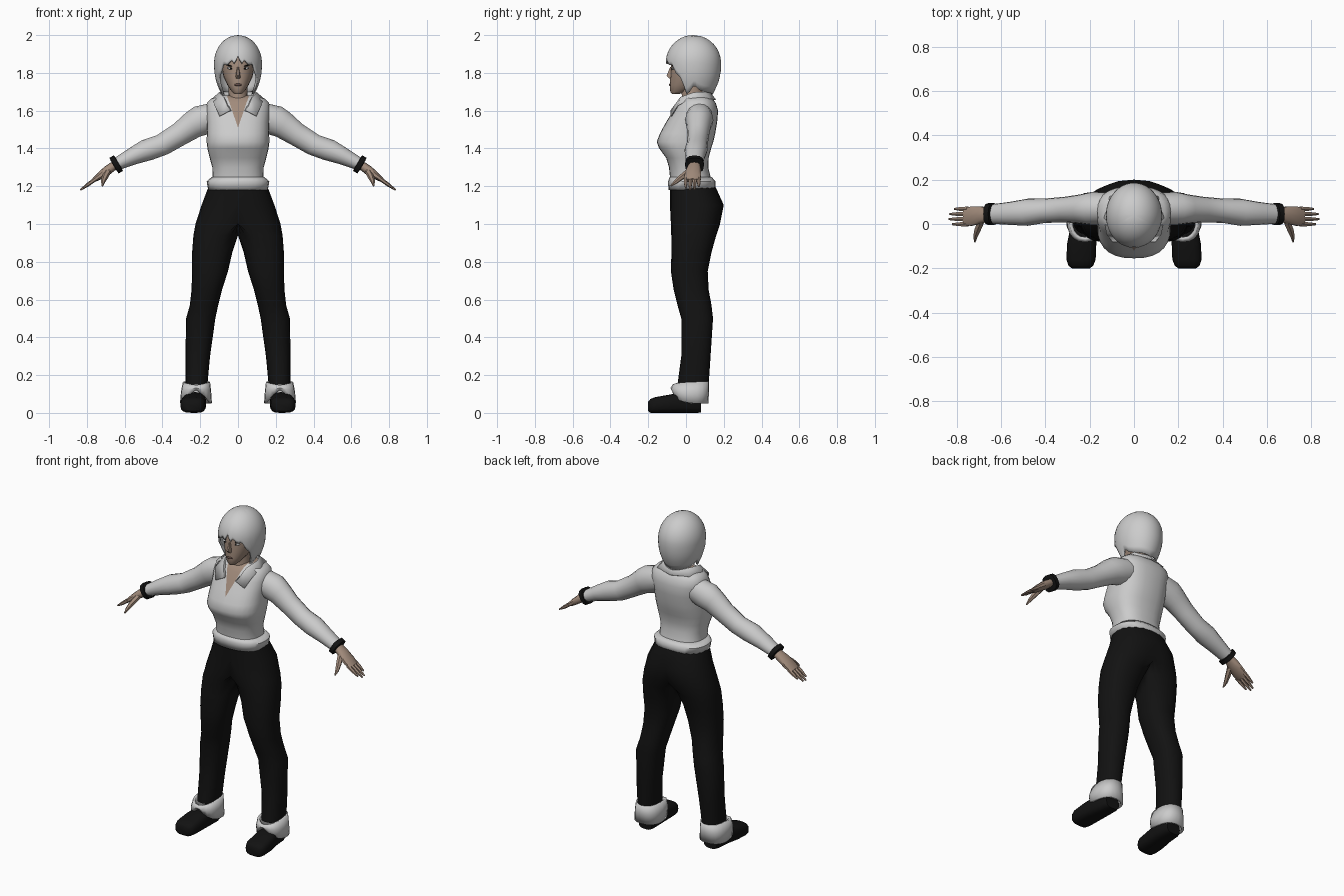
import bpy, bmesh
from math import sin, cos, pi, radians, degrees
from mathutils import Vector

if "Cube" in bpy.data.objects:
    bpy.data.objects.remove(bpy.data.objects["Cube"])


def material(name, rgb):
    m = bpy.data.materials.new(name)
    m.diffuse_color = (*rgb, 1)
    m.use_nodes = True
    m.node_tree.nodes["Principled BSDF"].inputs["Base Color"].default_value = m.diffuse_color
    return m


WHITE = material("white", (.8, .8, .8))
BLACK = material("black", (.006, .006, .006))
SKIN = material("skin", (.36, .26, .20))
LIP = material("lip", (.12, .07, .06))


def finish(bm, name, mat, mirror=False, thick=0, subsurf=0):
    bmesh.ops.recalc_face_normals(bm, faces=bm.faces)
    me = bpy.data.meshes.new(name)
    bm.to_mesh(me)
    bm.free()
    ob = bpy.data.objects.new(name, me)
    bpy.context.collection.objects.link(ob)
    me.materials.append(mat)
    if mirror:
        ob.modifiers.new("mirror", 'MIRROR').merge_threshold = .002
    if thick:
        s = ob.modifiers.new("thickness", 'SOLIDIFY')
        s.thickness, s.offset = thick, -1
    if subsurf:
        s = ob.modifiers.new("smooth", 'SUBSURF')
        s.levels = s.render_levels = subsurf
    bpy.ops.object.select_all(action='DESELECT')
    ob.select_set(True)
    bpy.context.view_layer.objects.active = ob
    bpy.ops.object.shade_smooth_by_angle(angle=radians(45))
    return ob


def loft(rings, axis=(0, 0, 1), n=16, p=2.0, caps=True):
    """Skin superellipse rings (centre, half width, half depth) square to an axis."""
    axis = Vector(axis).normalized()
    u = Vector((0, 1, 0)).cross(axis)
    u = u.normalized() if u.length > 1e-4 else Vector((1, 0, 0))
    v = axis.cross(u)
    power = lambda t: (1 if t > 0 else -1) * abs(t) ** (2 / p)
    bm = bmesh.new()
    rows = []
    for c, a, b in rings:
        rows.append([bm.verts.new(Vector(c) + u * a * power(cos(2 * pi * i / n))
                                  + v * b * power(sin(2 * pi * i / n))) for i in range(n)])
    skin_rows(bm, rows, True)
    if caps:
        bm.faces.new(rows[0])
        bm.faces.new(rows[-1])
    return bm


def skin_rows(bm, rows, closed):
    n = len(rows[0])
    for r, s in zip(rows, rows[1:]):
        for i in range(n if closed else n - 1):
            j = (i + 1) % n
            bm.faces.new((r[i], r[j], s[j], s[i]))


def upright(rows):
    """Rows of z, left x, right x, front y, back y."""
    return [(((l + r) / 2, (f + b) / 2, z), (r - l) / 2, (b - f) / 2) for z, l, r, f, b in rows]


def central(rows):
    return upright([(z, -w, w, f, b) for z, w, f, b in rows])


def interp(table, x):
    for (x0, y0), (x1, y1) in zip(table, table[1:]):
        if x <= x1:
            return y0 + (y1 - y0) * (x - x0) / (x1 - x0)
    return table[-1][1]


def blob(name, loc, size, mat, tilt=0, mirror=False):
    bm = bmesh.new()
    bmesh.ops.create_uvsphere(bm, u_segments=10, v_segments=6, radius=1)
    for v in bm.verts:
        x, y, z = v.co.x * size[0], v.co.y * size[1], v.co.z * size[2]
        v.co = Vector(loc) + Vector((x * cos(tilt) - z * sin(tilt), y, x * sin(tilt) + z * cos(tilt)))
    finish(bm, name, mat, mirror)


# Trousers: half-body loft, clamped at the centre line and mirrored
bm = loft(upright([(1.20, -.155, .155, -.085, .155), (1.10, -.193, .193, -.085, .20),
                   (1.0, -.11, .225, -.08, .18), (.94, -.008, .236, -.078, .16),
                   (.85, .03, .243, -.077, .135), (.75, .053, .243, -.08, .115),
                   (.65, .085, .246, -.065, .12), (.57, .105, .255, -.045, .135),
                   (.50, .12, .275, -.025, .143), (.30, .148, .278, -.025, .13),
                   (.15, .162, .277, -.045, .12)]), p=2.3, n=20, caps=False)
for v in bm.verts:
    v.co.x = max(v.co.x, 0)
bmesh.ops.delete(bm, geom=[f for f in bm.faces if all(v.co.x < 1e-4 for v in f.verts)], context='FACES')
finish(bm, "trousers", BLACK, True)

# Shirt body, with the open neckline cut in as skin
bm = loft(central([(1.21, .14, -.08, .14), (1.25, .135, -.085, .13), (1.30, .136, -.09, .118), (1.35, .15, -.105, .12),
                   (1.40, .162, -.142, .133), (1.435, .166, -.155, .145), (1.48, .165, -.138, .155),
                   (1.54, .165, -.105, .165), (1.60, .17, -.068, .17), (1.64, .165, -.045, .158),
                   (1.665, .14, -.025, .14), (1.68, .08, .0, .115)]), n=28, p=2.5)
for side in (1, -1):
    front = [f for f in bm.faces if f.calc_center_median().y < .03 and f.calc_center_median().z > 1.45]
    geom = list({g for f in front for g in (*f.verts, *f.edges, f)})
    bmesh.ops.bisect_plane(bm, geom=geom, plane_co=(0, 0, 1.51), plane_no=(side * .16, 0, -.055))
for f in bm.faces:
    c = f.calc_center_median()
    if c.y < .03 and abs(c.x) < (c.z - 1.51) * .055 / .16 or c.z > 1.678:
        f.material_index = 1
shirt = finish(bm, "shirt_body", WHITE)
shirt.data.materials.append(SKIN)

# Shirt hem band
finish(loft(central([(1.18, .158, -.093, .157), (1.225, .166, -.095, .157), (1.25, .138, -.086, .135)]),
            n=24, p=2.4, caps=False), "shirt_hem", WHITE, thick=.01)

# Collar: rows of stand base, fold and outer edge, from back to front tip
collar = [((0, .115, 1.66), (0, .13, 1.695), (0, .158, 1.66)),
          ((.06, .10, 1.66), (.08, .10, 1.70), (.11, .125, 1.665)),
          ((.08, .03, 1.665), (.10, .04, 1.697), (.135, .03, 1.667)),
          ((.06, -.025, 1.65), (.075, -.03, 1.672), (.125, -.045, 1.63)),
          ((.035, -.075, 1.60), (.045, -.083, 1.60), (.098, -.08, 1.572))]
bm = bmesh.new()
skin_rows(bm, [[bm.verts.new(c) for c in row] for row in collar], False)
finish(bm, "collar", WHITE, True, thick=.006)

# Sleeves
ARM = (.86, 0, -.51)
finish(loft([((.11, .07, 1.575), .075, .07), ((.19, .07, 1.55), .082, .075), ((.24, .068, 1.525), .073, .066),
             ((.31, .065, 1.475), .062, .058), ((.40, .06, 1.42), .058, .055), ((.48, .053, 1.392), .059, .061),
             ((.56, .048, 1.357), .046, .052), ((.64, .045, 1.318), .034, .044)], ARM, 16),
       "sleeve", WHITE, True)

# Bracelets
finish(loft([((.632, .045, 1.323), .036, .04), ((.634, .045, 1.322), .048, .05),
             ((.656, .045, 1.309), .048, .05), ((.658, .045, 1.308), .03, .034)], ARM, 12, 2.6),
       "bracelet", BLACK, True)

# Hands: palm, four fingers and a thumb
HAND = (.8, 0, -.6)
finish(loft([((.65, .045, 1.313), .023, .03), ((.69, .04, 1.285), .025, .04), ((.735, .035, 1.252), .019, .045),
             ((.765, .034, 1.231), .011, .041)], HAND, 10, 2.4), "palm", SKIN, True)
for k, (y, tip) in enumerate([(.068, .81), (.045, .832), (.022, .835), (-.001, .82)]):
    a, d = Vector((.75, y, 1.241)), (tip - .75)
    finish(loft([(a, .011, .012), (a + Vector((d * .55, 0, -d * .4)), .010, .010),
                 (a + Vector((d, 0, -d * .72)), .004, .005)], HAND, 6), f"finger_{k + 1}", SKIN, True)
finish(loft([((.685, .025, 1.285), .018, .018), ((.705, -.025, 1.247), .016, .015), ((.715, -.055, 1.222), .011, .011),
             ((.718, -.08, 1.202), .004, .004)], (.03, -.09, -.08), 6), "thumb", SKIN, True)

# Neck and head
finish(loft(central([(1.60, .06, -.035, .10), (1.66, .052, -.022, .09), (1.77, .05, -.03, .09)]), n=14),
       "neck", SKIN)
finish(loft(central([(1.688, .018, -.073, -.035), (1.70, .032, -.083, .0), (1.735, .056, -.086, .07),
                     (1.78, .077, -.083, .12), (1.83, .088, -.08, .14), (1.90, .09, -.075, .14),
                     (1.95, .06, -.03, .10)]), n=20, p=2.1), "head", SKIN)

# Face details
finish(loft(central([(1.83, .006, -.086, -.06), (1.785, .012, -.106, -.06), (1.77, .014, -.09, -.06)]), n=6),
       "nose", SKIN)
blob("eye", (.04, -.067, 1.823), (.021, .008, .006), WHITE, .25, True)
blob("pupil", (.038, -.072, 1.823), (.006, .005, .006), BLACK, 0, True)
blob("eyebrow", (.043, -.067, 1.838), (.028, .008, .0035), BLACK, .3, True)
blob("lips", (0, -.083, 1.737), (.021, .008, .007), LIP)

# Hair: bob shell whose lower edge forms the fringe, side locks and nape
edge = [(0, 1.89), (9, 1.845), (16, 1.87), (28, 1.84), (38, 1.85), (50, 1.80), (62, 1.77),
        (70, 1.685), (80, 1.70), (92, 1.735), (105, 1.71), (120, 1.70), (180, 1.685)]
swell = [(1.68, .68), (1.71, .78), (1.75, .90), (1.80, .985), (1.85, 1.0)]
COLS, STEPS = 72, 14
bm = bmesh.new()
rows = [[] for _ in range(STEPS)]
for i in range(COLS):
    ang = 2 * pi * i / COLS
    low = interp(edge, degrees(min(ang, 2 * pi - ang)))
    for k in range(STEPS):
        t = (k + 1) / STEPS
        z = 2.0 - (2.0 - low) * t ** 1.5
        r = (1 - ((z - 1.85) / .15) ** 2) ** .5 if z > 1.85 else interp(swell, z)
        rows[k].append(bm.verts.new((.127 * r * sin(ang), .039 - .147 * r * cos(ang), z)))
skin_rows(bm, rows, True)
crown = bm.verts.new((0, .039, 2.0))
for i in range(COLS):
    bm.faces.new((crown, rows[0][i], rows[0][(i + 1) % COLS]))
finish(bm, "hair", WHITE, thick=.012)

# Shoes
finish(loft([((.222, .08, .04), .045, .038), ((.224, .06, .05), .055, .05), ((.228, -.02, .055), .06, .055),
             ((.236, -.09, .048), .066, .048), ((.239, -.16, .042), .066, .042), ((.24, -.188, .037), .056, .037),
             ((.24, -.2, .035), .04, .025)], (0, 1, 0), 16, 3), "shoe", BLACK, True)

# Turned-up ankle cuffs, lifted over the instep
bm = loft(upright([(.165, .148, .292, -.072, .122), (.11, .142, .302, -.082, .122),
                   (.05, .138, .307, -.07, .118)]), n=20, p=2.4, caps=False)
for v in bm.verts:
    lift = max(0, min(1, (.04 - v.co.y) / .11)) * max(0, 1 - abs(v.co.x - .222) / .11)
    if v.co.z < .06:
        v.co.z += .07 * lift
    elif v.co.z > .15:
        v.co.z -= .018 * lift
    else:
        v.co.z += .022 * lift
finish(bm, "ankle_cuff", WHITE, True, thick=.015)
